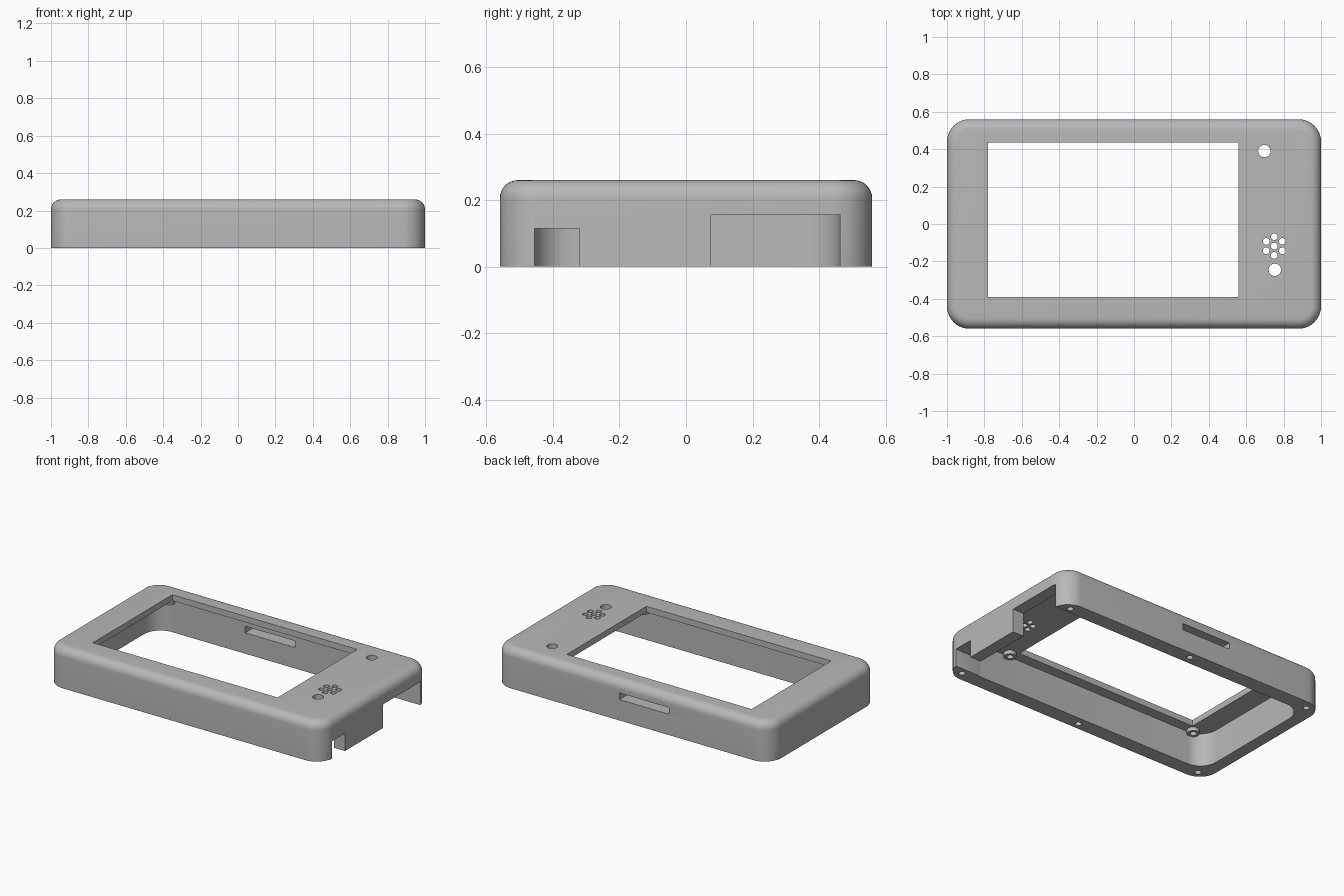
import bpy, bmesh, math
from mathutils import Matrix, Vector

cube = bpy.data.objects.get("Cube")
if cube:
    bpy.data.objects.remove(cube)

grey = bpy.data.materials.new("matte_grey")
grey.use_nodes = True
colour = (0.48, 0.48, 0.48, 1)
grey.diffuse_color = colour
grey.node_tree.nodes["Principled BSDF"].inputs["Base Color"].default_value = colour


def outline(hx, hy, r, z, steps=10):
    """Rounded rectangle as a list of points."""
    pts = []
    for q, (sx, sy) in enumerate([(1, 1), (-1, 1), (-1, -1), (1, -1)]):
        for i in range(steps + 1):
            a = math.pi / 2 * (q + i / steps)
            pts.append(Vector((sx * (hx - r) + r * math.cos(a),
                               sy * (hy - r) + r * math.sin(a), z)))
    return pts


def loft(bm, rings):
    """Closed solid through a stack of outlines."""
    loops = [[bm.verts.new(p) for p in ring] for ring in rings]
    for low, high in zip(loops, loops[1:]):
        for i in range(len(low)):
            j = (i + 1) % len(low)
            bm.faces.new((low[i], low[j], high[j], high[i]))
    bm.faces.new(loops[0][::-1])
    bm.faces.new(loops[-1])


def box(bm, x, y, z):
    size = [b - a for a, b in (x, y, z)]
    mid = [(a + b) / 2 for a, b in (x, y, z)]
    bmesh.ops.create_cube(bm, size=1, matrix=Matrix.Translation(mid) @ Matrix.Diagonal((*size, 1)))


def rod(bm, x, y, r, z0, z1, sides=32):
    bmesh.ops.create_cone(bm, cap_ends=True, segments=sides, radius1=r, radius2=r,
                          depth=z1 - z0, matrix=Matrix.Translation((x, y, (z0 + z1) / 2)))


def make(name, bm):
    bmesh.ops.recalc_face_normals(bm, faces=bm.faces)
    mesh = bpy.data.meshes.new(name)
    bm.to_mesh(mesh)
    bm.free()
    mesh.materials.append(grey)
    ob = bpy.data.objects.new(name, mesh)
    bpy.context.collection.objects.link(ob)
    return ob


def activate(ob):
    bpy.ops.object.select_all(action="DESELECT")
    ob.select_set(True)
    bpy.context.view_layer.objects.active = ob


def cut(ob, cutter):
    cutter.hide_render = True
    mod = ob.modifiers.new("cut", "BOOLEAN")
    mod.operation, mod.solver, mod.object = "DIFFERENCE", "EXACT", cutter
    activate(ob)
    bpy.ops.object.modifier_apply(modifier=mod.name)
    bpy.data.objects.remove(cutter)


# Outer shell with rounded corners and a filleted top edge
H, FILLET, R = 0.26, 0.055, 0.12
bm = bmesh.new()
rings = [outline(1, 0.56, R, 0)]
for i in range(9):
    a = math.pi / 2 * i / 8
    inset = FILLET * (1 - math.cos(a))
    rings.append(outline(1 - inset, 0.56 - inset, R - inset, H - FILLET + FILLET * math.sin(a)))
loft(bm, rings)
case = make("case_shell", bm)

# Hollow interior, open at the bottom
CEILING = 0.22
bm = bmesh.new()
loft(bm, [outline(0.92, 0.46, R, z) for z in (-0.1, CEILING)])
cut(case, make("cavity_cutter", bm))

# Openings
bm = bmesh.new()
box(bm, (-0.78, 0.56), (-0.39, 0.435), (0.15, 0.35))    # screen window
box(bm, (-0.27, 0.09), (0.4, 0.65), (0.137, 0.18))      # card slot in the back wall
box(bm, (0.8, 1.1), (-0.455, -0.32), (-0.1, 0.115))     # small side port
box(bm, (0.8, 1.1), (0.075, 0.465), (-0.1, 0.155))      # large side port
for x, y in ((0.697, 0.39), (0.753, -0.245)):           # button and sensor holes
    rod(bm, x, y, 0.033, 0.15, 0.35)
rod(bm, 0.75, -0.118, 0.018, 0.15, 0.35)                # speaker holes
for i in range(6):
    a = math.radians(90 + 60 * i)
    rod(bm, 0.75 + 0.05 * math.cos(a), -0.118 + 0.05 * math.sin(a), 0.018, 0.15, 0.35)
for s in (-1, 1):                                       # screw holes in the rim
    for x, y in ((-0.915, 0.5), (0, 0.515), (0.915, 0.5)):
        rod(bm, x, s * y, 0.02, -0.05, 0.12, 20)
cut(case, make("opening_cutter", bm))
activate(case)
bpy.ops.object.shade_smooth_by_angle(angle=math.radians(30))

# Screen mounting bosses under the top plate
for row, y in (("front", -0.425), ("back", 0.445)):
    for side, x in (("right", -0.815), ("left", 0.605)):
        bm = bmesh.new()
        rod(bm, x, y, 0.038, 0.195, CEILING + 0.005)
        boss = make(f"screen_boss_{row}_{side}", bm)
        bm = bmesh.new()
        rod(bm, x, y, 0.02, 0.1, CEILING)
        cut(boss, make("boss_cutter", bm))
        activate(boss)
        bpy.ops.object.shade_smooth_by_angle(angle=math.radians(30))
